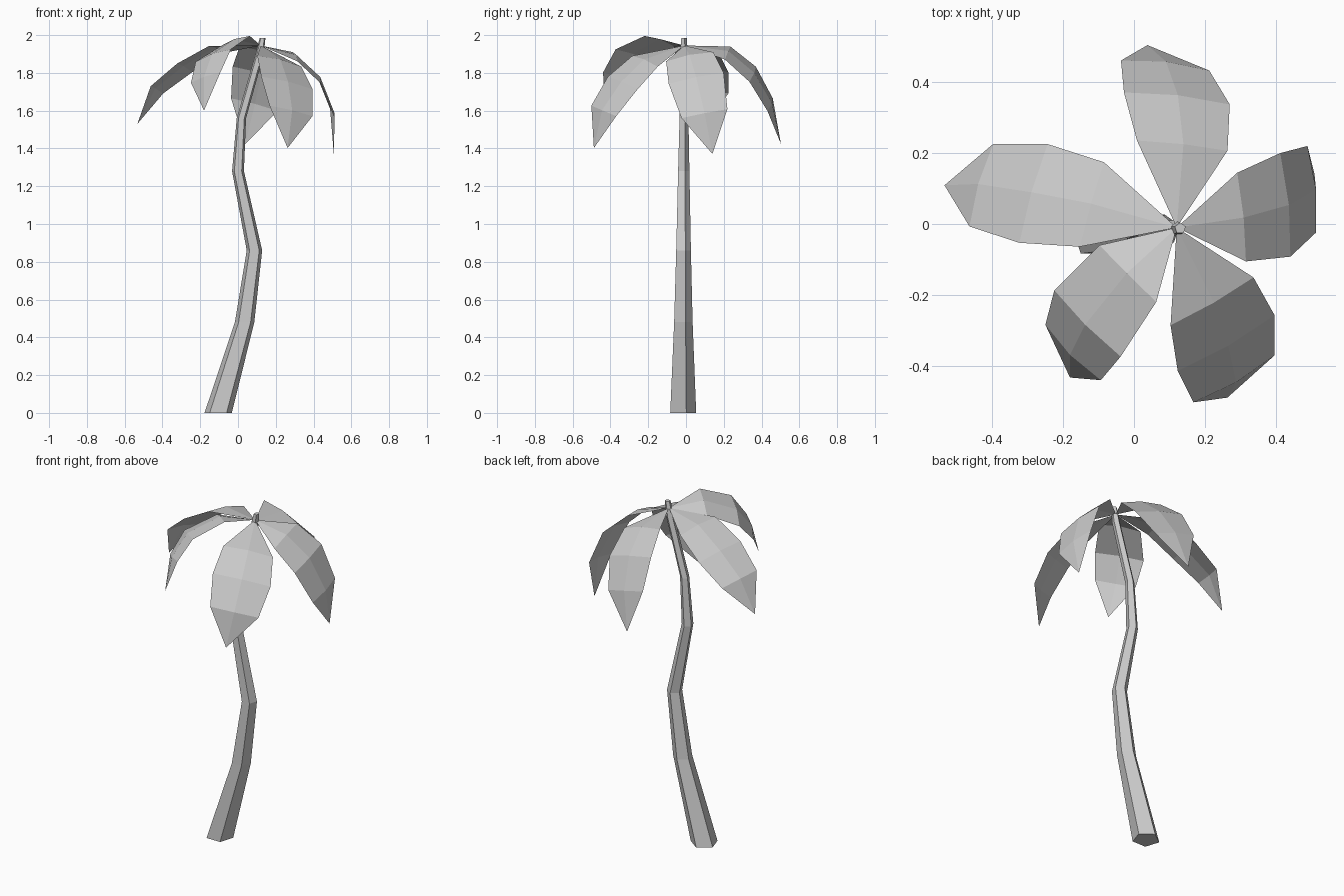
import bpy
import bmesh
from math import radians, sin, cos, pi
from mathutils import Vector

cube = bpy.data.objects.get("Cube")
if cube:
    bpy.data.objects.remove(cube, do_unlink=True)

# Single flat colour
grey = bpy.data.materials.new("plain_grey")
grey.use_nodes = True
colour = (0.6, 0.6, 0.6, 1)
grey.diffuse_color = colour
grey.node_tree.nodes["Principled BSDF"].inputs["Base Color"].default_value = colour


def finish(name, bm):
    """Turn a bmesh into a flat-shaded object."""
    mesh = bpy.data.meshes.new(name)
    bm.to_mesh(mesh)
    bm.free()
    mesh.materials.append(grey)
    obj = bpy.data.objects.new(name, mesh)
    bpy.context.scene.collection.objects.link(obj)
    return obj


def make_trunk(rings, sides=5):
    """Loft a tapering pentagon through (x, y, z, radius) rings."""
    bm = bmesh.new()
    loops = []
    for x, y, z, radius in rings:
        angles = [pi / 2 + 2 * pi * i / sides for i in range(sides)]
        loops.append([bm.verts.new((x + radius * cos(a), y + radius * sin(a), z))
                      for a in angles])
    for low, high in zip(loops, loops[1:]):
        for i in range(sides):
            j = (i + 1) % sides
            bm.faces.new((low[i], low[j], high[j], high[i]))
    bm.faces.new(loops[0][::-1])
    bm.faces.new(loops[-1])
    return finish("trunk", bm)


CROWN = Vector((0.12, -0.01, 1.945))
HALF_WIDTHS = (0.125, 0.146, 0.122)
RIDGE = 0.012


def make_leaf(name, azimuth, roll, width, rib):
    """Folded leaf: the midrib bends in a plane rolled about its heading."""
    a, r = radians(azimuth), radians(roll)
    out = Vector((cos(a), sin(a), 0))
    side = Vector((-sin(a), cos(a), 0))
    left = side * cos(r) + Vector((0, 0, sin(r)))
    up = out.cross(left)

    bm = bmesh.new()
    points = [CROWN + out * u + up * v for u, v in rib]
    base = bm.verts.new(CROWN)
    tip = bm.verts.new(points[-1])
    rows = []
    previous = CROWN
    for point, following, half in zip(points, points[1:], HALF_WIDTHS):
        normal = (following - previous).cross(left).normalized()
        edge = point - normal * RIDGE
        rows.append([bm.verts.new(p) for p in
                     (edge + left * half * width, point, edge - left * half * width)])
        previous = point
    for k in (0, 1):
        bm.faces.new((base, rows[0][k + 1], rows[0][k]))
        for near, far in zip(rows, rows[1:]):
            bm.faces.new((near[k], near[k + 1], far[k + 1], far[k]))
        bm.faces.new((rows[-1][k], rows[-1][k + 1], tip))
    bmesh.ops.recalc_face_normals(bm, faces=bm.faces)
    bm.normal_update()
    if sum(f.normal.dot(up) for f in bm.faces) < 0:
        bmesh.ops.reverse_faces(bm, faces=bm.faces)
    return finish(name, bm)


# Trunk, swaying from the foot to the crown
make_trunk([
    (-0.105, -0.022, 0, 0.076),
    (0.035, -0.019, 0.48, 0.054),
    (0.087, -0.017, 0.86, 0.043),
    (0, -0.015, 1.28, 0.033),
    (0.018, -0.013, 1.56, 0.026),
    (0.115, -0.013, 1.9, 0.023),
    (0.13, -0.012, 1.985, 0.016),
])

# Leaves: heading, roll, width and drooping midrib
make_leaf("leaf_right", 164, 9, 1,
          [(0.25, -0.01), (0.42, -0.11), (0.57, -0.23), (0.66, -0.42)])
make_leaf("leaf_back", 83.5, 15, 1.06,
          [(0.235, -0.03), (0.37, -0.15), (0.46, -0.32), (0.5, -0.54)])
make_leaf("leaf_left", 5.6, 11, 1.02,
          [(0.19, -0.05), (0.32, -0.17), (0.4, -0.365), (0.4, -0.585)])
make_leaf("leaf_front_right", 225, 14, 0.93,
          [(0.19, 0.035), (0.375, -0.045), (0.465, -0.17), (0.51, -0.355)])
make_leaf("leaf_front_left", -60, -12, 1.1,
          [(0.235, -0.075), (0.36, -0.195), (0.46, -0.35), (0.485, -0.555)])
